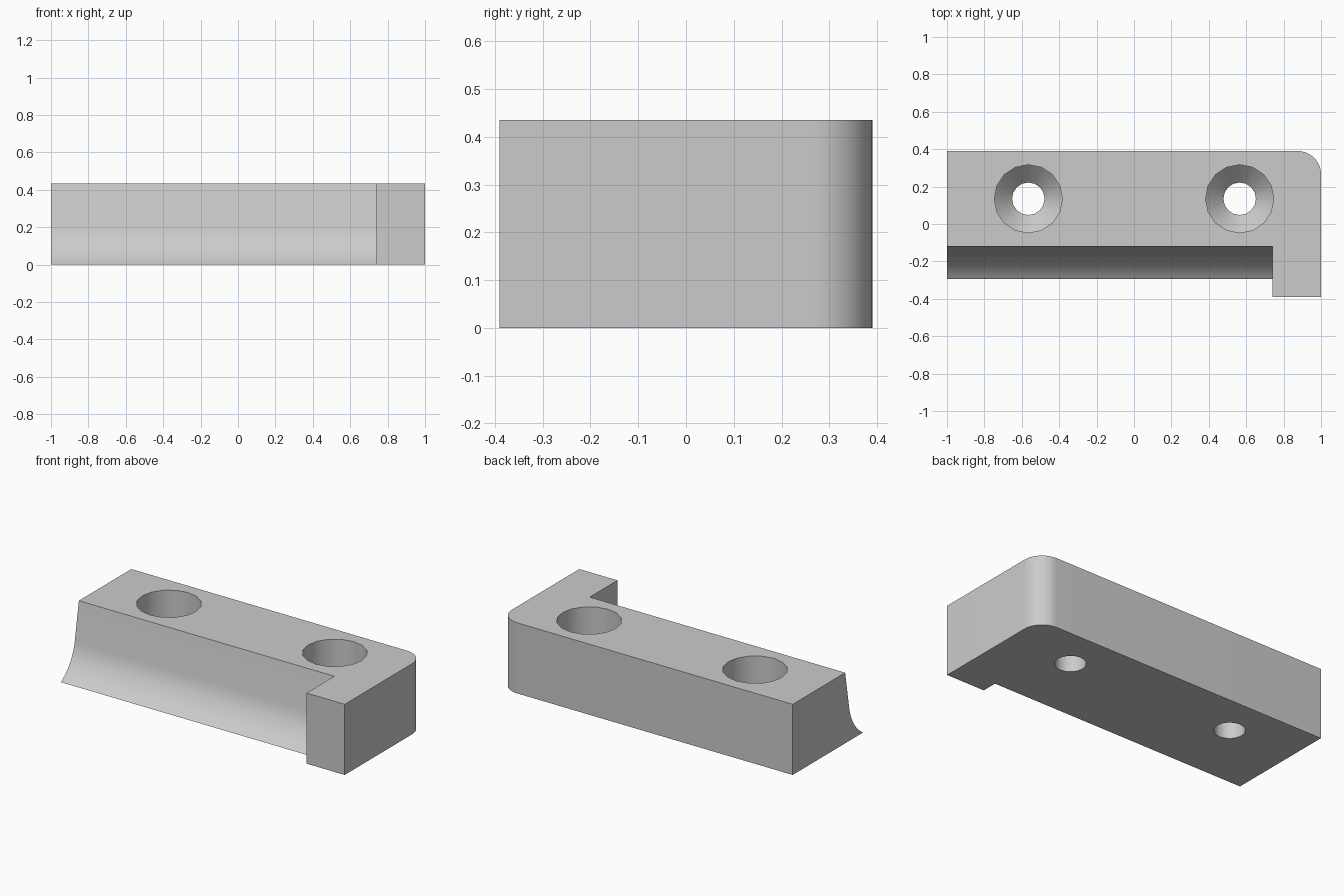
import bpy, bmesh
from math import sin, cos, radians, pi

if "Cube" in bpy.data.objects:
    bpy.data.objects.remove(bpy.data.objects["Cube"], do_unlink=True)

HEIGHT = 0.435
grey = bpy.data.materials.new("light grey")
grey.use_nodes = True
grey.diffuse_color = (0.6, 0.6, 0.6, 1)
grey.node_tree.nodes["Principled BSDF"].inputs["Base Color"].default_value = (0.6, 0.6, 0.6, 1)


def prism(name, points, offset):
    """Extrude a closed outline along an offset vector."""
    bm = bmesh.new()
    face = bm.faces.new([bm.verts.new(p) for p in points])
    new = bmesh.ops.extrude_face_region(bm, geom=[face])["geom"]
    verts = [v for v in new if isinstance(v, bmesh.types.BMVert)]
    bmesh.ops.translate(bm, verts=verts, vec=offset)
    return finish(name, bm)


def turned(name, profile, x, y, sides=16):
    """Closed solid of revolution from (radius, z) pairs."""
    bm = bmesh.new()
    rings = [[bm.verts.new((x + r * cos(2 * pi * i / sides), y + r * sin(2 * pi * i / sides), z))
              for i in range(sides)] for r, z in profile]
    for low, high in zip(rings, rings[1:]):
        for i in range(sides):
            j = (i + 1) % sides
            bm.faces.new((low[i], low[j], high[j], high[i]))
    bm.faces.new(rings[0])
    bm.faces.new(rings[-1])
    return finish(name, bm)


def finish(name, bm):
    bmesh.ops.recalc_face_normals(bm, faces=bm.faces)
    mesh = bpy.data.meshes.new(name)
    bm.to_mesh(mesh)
    bm.free()
    mesh.materials.append(grey)
    obj = bpy.data.objects.new(name, mesh)
    bpy.context.collection.objects.link(obj)
    return obj


# Block with one rounded back corner
R = 0.125
corner = [(1 - R + R * cos(a), 0.39 - R + R * sin(a), 0)
          for a in (radians(90 * i / 12) for i in range(13))]
block = prism("mounting_block", [(-1, -0.39, 0), (1, -0.39, 0)] + corner + [(-1, 0.39, 0)],
              (0, 0, HEIGHT))

# Front recess: sloping face that sweeps out into a concave foot
SWEEP, START, END = 0.297, radians(10), radians(58)
foot = []
for i in range(13):
    a = START + (END - START) * i / 12
    foot.append((-1.1, -0.16 - SWEEP * (cos(START) - cos(a)), 0.2 - SWEEP * (sin(a) - sin(START))))
section = [(-1.1, -0.6, 0.535), (-1.1, -0.103, 0.535)] + foot + [(-1.1, -0.375, -0.05), (-1.1, -0.6, -0.05)]
cutters = [prism("front_recess_cutter", section, (1.84, 0, 0))]

# Countersunk screw holes
screw = [(0.087, -0.1), (0.087, 0.11), (0.182, 0.205), (0.182, 0.6)]
for side, x in (("right", -0.565), ("left", 0.565)):
    cutters.append(turned(side + "_hole_cutter", screw, x, 0.135))

for cutter in cutters:
    cutter.hide_render = True
    cutter.hide_set(True)
    mod = block.modifiers.new(cutter.name, "BOOLEAN")
    mod.operation = "DIFFERENCE"
    mod.solver = "EXACT"
    mod.object = cutter

# Bake the cuts, then drop the cutters and shade smooth between sharp edges
bpy.ops.object.select_all(action="DESELECT")
bpy.context.view_layer.objects.active = block
block.select_set(True)
for mod in list(block.modifiers):
    bpy.ops.object.modifier_apply(modifier=mod.name)
for cutter in cutters:
    bpy.data.objects.remove(cutter, do_unlink=True)
bpy.ops.object.shade_smooth_by_angle(angle=radians(30))
